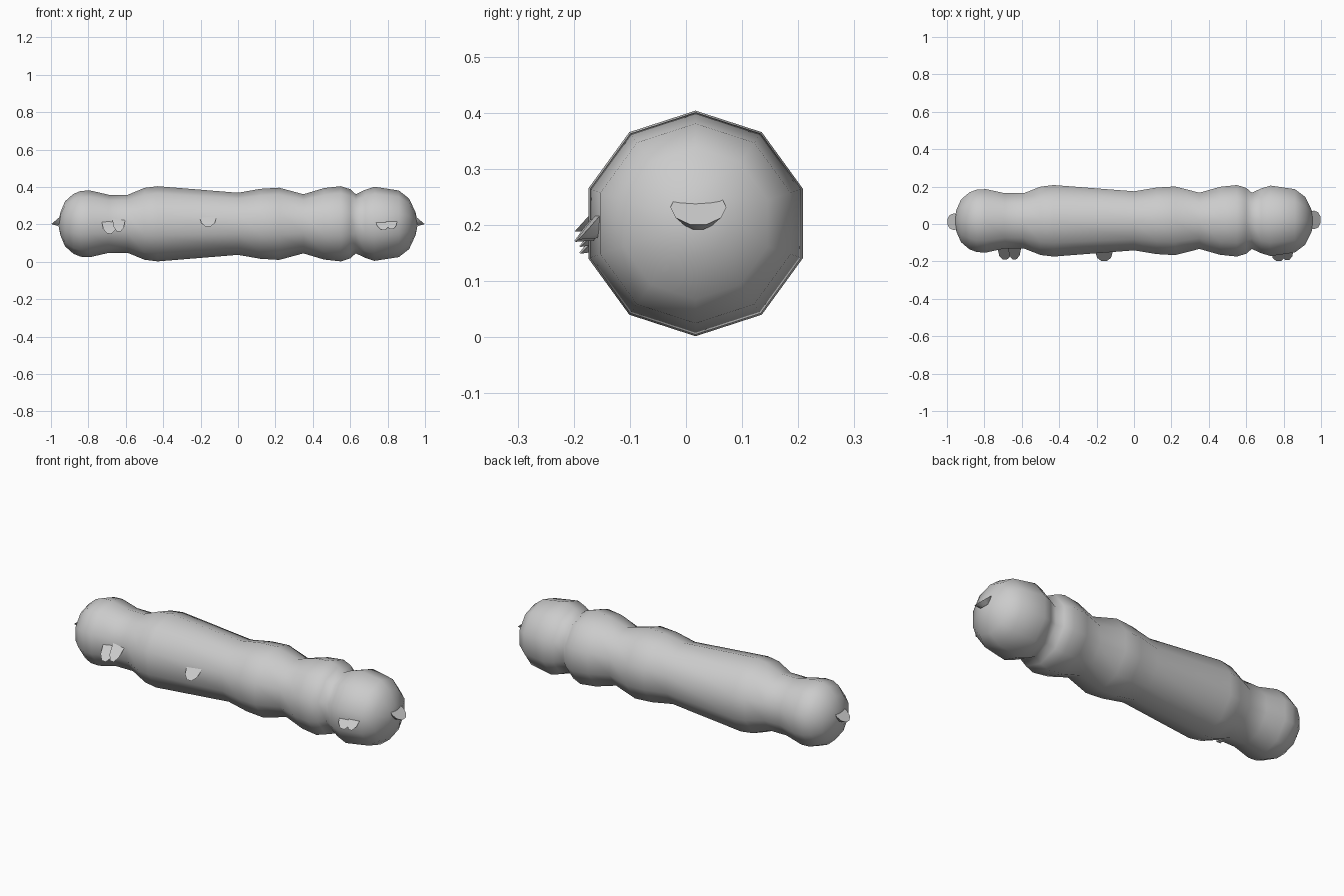
import bpy, bmesh, math
from mathutils import Matrix, Vector

if "Cube" in bpy.data.objects:
    bpy.data.objects.remove(bpy.data.objects["Cube"])

CY, CZ, SIDES = 0.017, 0.203, 10


def finish(name, bm, angle):
    bmesh.ops.recalc_face_normals(bm, faces=bm.faces)
    mesh = bpy.data.meshes.new(name)
    bm.to_mesh(mesh)
    bm.free()
    ob = bpy.data.objects.new(name, mesh)
    bpy.context.collection.objects.link(ob)
    bpy.ops.object.select_all(action='DESELECT')
    ob.select_set(True)
    bpy.context.view_layer.objects.active = ob
    bpy.ops.object.shade_smooth_by_angle(angle=math.radians(angle))


# Knobbly ten-sided trunk: (x, radius) profile revolved about x
profile = [(-0.95, 0.06), (-0.925, 0.12), (-0.88, 0.16), (-0.84, 0.176),
           (-0.79, 0.178), (-0.69, 0.155), (-0.59, 0.155), (-0.5, 0.192),
           (-0.43, 0.201), (0, 0.166), (0.12, 0.187), (0.22, 0.193),
           (0.35, 0.158), (0.46, 0.191), (0.55, 0.201), (0.60, 0.185),
           (0.63, 0.158), (0.68, 0.182), (0.73, 0.198), (0.86, 0.178),
           (0.915, 0.135), (0.95, 0.06)]
bm = bmesh.new()
rings = []
for x, r in profile:
    ring = []
    for i in range(SIDES):
        a = math.pi / 2 + 2 * math.pi * i / SIDES
        ring.append(bm.verts.new((x, CY + r * math.cos(a), CZ + r * math.sin(a))))
    rings.append(ring)
for p, q in zip(rings, rings[1:]):
    for i in range(SIDES):
        j = (i + 1) % SIDES
        bm.faces.new((p[i], p[j], q[j], q[i]))
for ring, x in ((rings[0], -0.962), (rings[-1], 0.962)):
    tip = bm.verts.new((x, CY, CZ))
    for i in range(SIDES):
        bm.faces.new((ring[i], ring[(i + 1) % SIDES], tip))
finish("log_trunk", bm, 70)


# Bracket fungus: tapered disc sloping down and outward from the bark
def bracket(name, centre, width, length, tilt, heading, roll=0):
    bm = bmesh.new()
    bmesh.ops.create_cone(bm, cap_ends=True, segments=10, radius1=0.6,
                          radius2=1, depth=1)
    m = (Matrix.Translation(Vector(centre))
         @ Matrix.Rotation(math.radians(heading), 4, 'Z')
         @ Matrix.Rotation(math.radians(tilt), 4, 'Y')
         @ Matrix.Rotation(math.radians(roll), 4, 'X')
         @ Matrix.Diagonal((length, width, 0.028, 1))
         @ Matrix.Translation((0, 0, -0.5)))
    bmesh.ops.transform(bm, matrix=m, verts=bm.verts)
    finish(name, bm, 30)


bracket("bracket_right_end", (0.962, 0.022, 0.232), 0.05, 0.05, 40, 0)
bracket("bracket_left_end", (-0.962, 0.012, 0.232), 0.045, 0.05, 40, 180)
bracket("bracket_front_middle", (-0.16, -0.155, 0.237), 0.045, 0.068, 48, -90)
bracket("bracket_front_left_a", (-0.688, -0.135, 0.21), 0.04, 0.085, 48, -90, -6)
bracket("bracket_front_left_b", (-0.638, -0.135, 0.222), 0.034, 0.085, 48, -90, -6)
bracket("bracket_front_right_a", (0.775, -0.155, 0.222), 0.04, 0.07, 50, -90, -6)
bracket("bracket_front_right_b", (0.82, -0.15, 0.226), 0.032, 0.07, 50, -90, -6)
